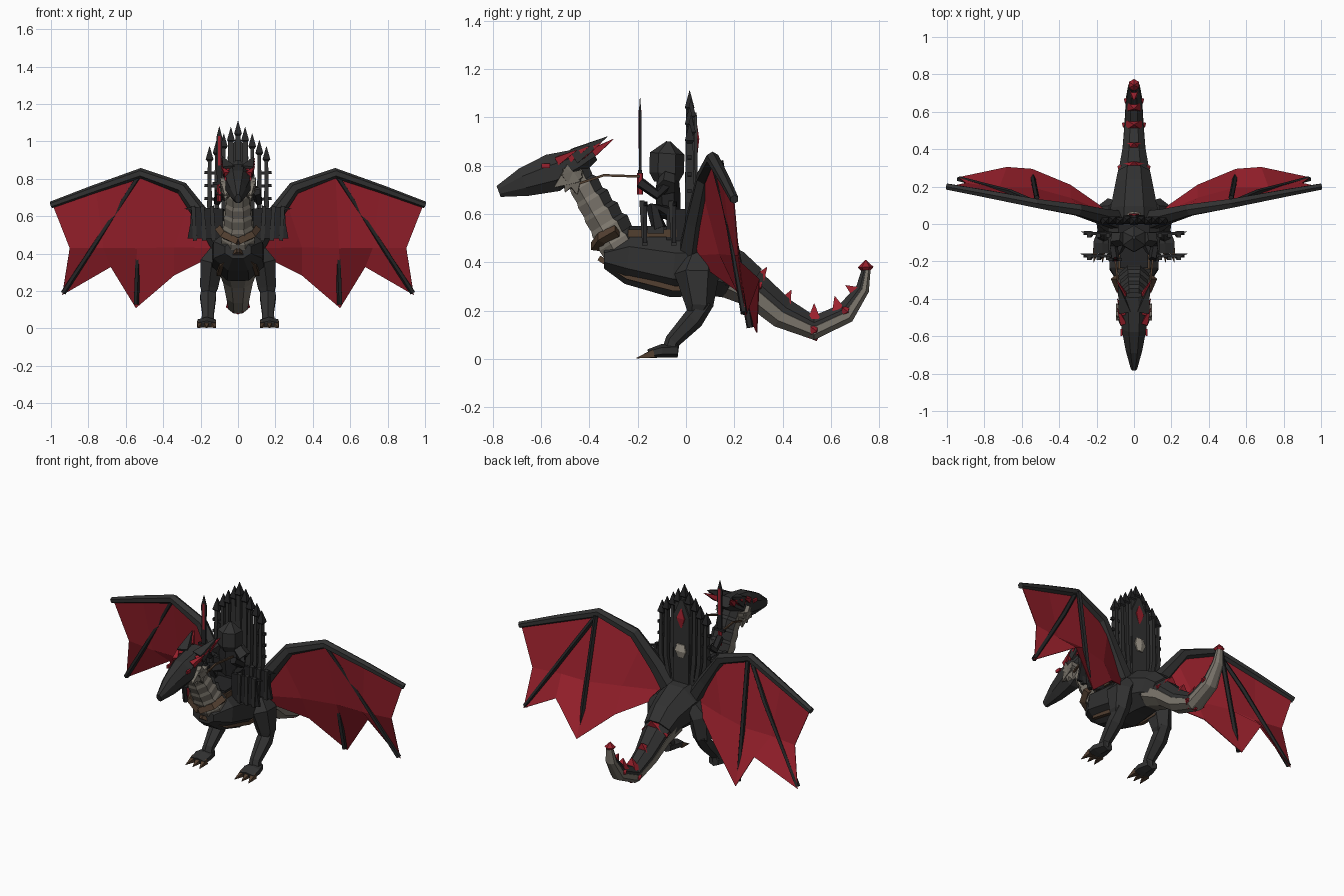
import bpy, bmesh, math
from mathutils import Vector

if "Cube" in bpy.data.objects:
    bpy.data.objects.remove(bpy.data.objects["Cube"])


def material(name, rgb):
    m = bpy.data.materials.new(name)
    m.use_nodes = True
    m.diffuse_color = (*rgb, 1)
    m.node_tree.nodes["Principled BSDF"].inputs["Base Color"].default_value = (*rgb, 1)
    return m


HIDE = material("charcoal hide", (.031, .031, .031))
IRON = material("black iron", (.018, .018, .019))
RED = material("crimson", (.33, .015, .026))
BELLY = material("grey belly", (.2, .18, .15))
LEATHER = material("brown leather", (.085, .05, .03))
BONE = material("pale bone", (.32, .29, .24))


def build(name, verts, faces, mats, rule=None, mirror=False):
    """Make a flat-shaded mesh, with a right-hand twin when mirrored."""
    made = []
    for sign in ((1, -1) if mirror else (1,)):
        bm = bmesh.new()
        vs = [bm.verts.new((v[0] * sign, v[1], v[2])) for v in verts]
        for i, f in enumerate(faces):
            face = bm.faces.new([vs[j] for j in f])
            face.material_index = rule(i) if rule else 0
        bmesh.ops.recalc_face_normals(bm, faces=bm.faces)
        side = ("left_" if sign > 0 else "right_") if mirror else ""
        me = bpy.data.meshes.new(side + name)
        bm.to_mesh(me)
        bm.free()
        for m in mats:
            me.materials.append(m)
        made.append(bpy.data.objects.new(side + name, me))
        bpy.context.collection.objects.link(made[-1])
    return made


def tube(name, rings, mat, sides=8, belly=(), mirror=False, drop=0):
    """Loft rings (x, y, z, half width, half height) along their own path."""
    pts = [Vector(r[:3]) for r in rings]
    whole = (pts[-1] - pts[0]).normalized()
    ref = Vector((0, 1, 0)) if abs(whole.x) > .6 else Vector((1, 0, 0))
    verts, fit = [], 1 / math.cos(math.pi / sides)
    for i, r in enumerate(rings):
        t = (pts[min(i + 1, len(pts) - 1)] - pts[max(i - 1, 0)]).normalized()
        n = ref.cross(t).normalized()
        s = t.cross(n)
        for k in range(sides):
            a = math.pi * (2 * k + 1) / sides
            verts.append(pts[i] - n * drop * r[4]
                         + (s * r[3] * math.cos(a) + n * r[4] * math.sin(a)) * fit)
    faces = [(i * sides + k, i * sides + (k + 1) % sides,
              (i + 1) * sides + (k + 1) % sides, (i + 1) * sides + k)
             for i in range(len(rings) - 1) for k in range(sides)]
    faces += [range(sides), range(len(verts) - sides, len(verts))]
    rule = lambda i: int(i % sides in belly and i < len(faces) - 2)
    build(name, verts, faces, [mat, BELLY] if belly else [mat], rule, mirror)


def rod(name, path, r, mat, sides=5, mirror=False):
    tube(name, [(*p, r, r) for p in path], mat, sides, (), mirror)


def spike(name, base, tip, r, mat, mirror=False, sides=4):
    tube(name, [(*base, r, r), (*tip, .001, .001)], mat, sides, (), mirror)


def box(name, c, size, mat, mirror=False):
    x, y, z = c
    h = size[2] / 2
    tube(name, [(x, y, z - h, size[0] / 2, size[1] / 2),
                (x, y, z + h, size[0] / 2, size[1] / 2)], mat, 4, (), mirror)


# Head
tube("head", [(0, -.775, .693, .016, .024), (0, -.67, .732, .044, .06), (0, -.55, .77, .066, .08),
              (0, -.45, .815, .07, .055), (0, -.38, .85, .05, .03)], HIDE)
for i in range(4):
    y = -.53 + i * .05
    spike("head_thorn", (.056, y, .82 + i * .012), (.09, y + .08, .865 + i * .015), .017, RED, True)
spike("crest_horn", (.05, -.46, .84), (.085, -.325, .92), .032, HIDE, True)
for y, z in ((-.545, .71), (-.5, .69), (-.45, .68)):
    spike("jaw_frill", (.052, -.47, .765), (.07, y, z), .045, BELLY, True)
box("eye", (.067, -.58, .8), (.012, .035, .018), RED, True)

# Neck with overlapping scales, and the collar strap
neck = []
for i in range(6):
    f = i / 5
    y, z, w = -.455 + .175 * f, .775 - .28 * f, .057 + .033 * f
    neck += [(0, y, z, w, w * 1.02), (0, y + .022, z - .042, w * .96, w * .97)]
tube("neck", neck, HIDE, 8, (3, 4, 5, 6, 7))
rod("collar", [(.1, -.285, .53), (.075, -.35, .5), (0, -.375, .465)], .018, LEATHER, 4, True)

# Body and tail
tube("body", [(0, -.34, .42, .07, .045), (0, -.24, .42, .13, .11), (0, -.05, .385, .14, .13),
              (0, .08, .385, .125, .125), (0, .2, .35, .1, .1), (0, .27, .305, .085, .08)], HIDE)
tail = [(0, .12, .36, .1, .1), (0, .2, .335, .095, .09), (0, .3, .275, .077, .07),
        (0, .4, .19, .06, .063), (0, .53, .13, .05, .05), (0, .66, .19, .042, .043),
        (0, .73, .29, .03, .028), (0, .745, .37, .018, .018)]
tube("tail", tail, HIDE)
tube("tail_belly", [(x, y, z, w * 1.03, h * .76) for x, y, z, w, h in tail[1:]], BELLY, drop=.35)
rod("harness", [(0, -.355, .415), (.088, -.24, .34), (.103, -.05, .292), (.1, .08, .29)],
    .011, LEATHER, 4, True)

# Tail thorns: broad ridges over the back, small ones at the sides
for y, z, dy, dz, w in ((.3, .33, .035, .05, .06), (.41, .235, .025, .05, .04), (.53, .165, 0, .065, .042),
                        (.63, .205, -.015, .055, .034), (.705, .275, -.045, .03, .024)):
    tube("tail_thorn", [(0, y, z, w, .026), (0, y + dy, z + dz, .001, .001)], RED, 4)
for y, z, w in ((.3, .3, .07), (.53, .12, .046), (.66, .2, .036)):
    spike("tail_side_thorn", (w, y, z), (w + .018, y + .01, z - .005), .017, RED, True)
spike("tail_under_thorn", (0, .53, .1), (0, .54, .075), .03, RED)
tube("tail_tip", [(0, .745, .355, .008, .008), (0, .743, .38, .028, .028), (0, .743, .41, .001, .001)], RED, 6)

# Legs, feet and claws
tube("thigh", [(.1, .06, .42, .04, .06), (.14, .045, .35, .062, .08), (.155, .055, .22, .048, .05),
               (.157, .04, .18, .03, .03)], HIDE, 6, (), True)
tube("shin", [(.155, .085, .235, .035, .028), (.16, .03, .165, .042, .038), (.16, -.055, .075, .03, .028),
              (.163, -.065, .035, .035, .03)], HIDE, 6, (), True)
tube("foot", [(.163, -.035, .035, .032, .025), (.167, -.1, .034, .05, .024), (.168, -.155, .022, .047, .016)],
     HIDE, 6, (), True)
for dx in (-.034, 0, .034):
    spike("claw", (.168 + dx, -.135, .022), (.168 + dx * 1.4, -.205, .004), .017, LEATHER, True)

# Wing membrane: arm edge, fold line and scalloped lower edge
arm = [(.11, .03, .46), (.25, .07, .7), (.52, .11, .83), (.76, .155, .745), (.99, .2, .66)]
fold = [(.12, .05, .43), (.34, .14, .435), (.54, .195, .43), (.72, .195, .43), (.9, .22, .43)]
hem = [(.11, .05, .4), (.34, .21, .285), (.545, .295, .11), (.68, .305, .33), (.94, .25, .18)]
n = len(arm)
quads = [(r * n + c, r * n + c + 1, (r + 1) * n + c + 1, (r + 1) * n + c) for r in (0, 1) for c in range(n - 1)]
for ob in build("wing_membrane", arm + fold + hem, quads, [RED], None, True):
    ob.modifiers.new("thickness", "SOLIDIFY").thickness = .004

# Wing bones: the ribs pass through the membrane
tube("wing_arm", [(.08, .02, .43, .05, .05), (.17, .04, .57, .04, .04), (.3, .075, .75, .03, .03),
                  (.52, .11, .83, .024, .024), (.78, .16, .74, .02, .02), (1, .2, .66, .016, .016)],
     HIDE, 6, (), True)
rod("wing_inner_rib", [(.52, .14, .82), (.545, .265, .13)], .012, IRON, 5, True)
rod("wing_outer_rib", [(.52, .11, .83), (.66, .17, .61), (.935, .24, .19)], .012, IRON, 5, True)

# Saddle and throne seat
box("saddle", (0, -.14, .52), (.17, .2, .03), LEATHER)
box("saddle_pad", (0, -.14, .542), (.15, .19, .016), IRON)
box("throne_seat", (0, -.03, .55), (.17, .1, .14), IRON)
panel = [(.08, .48), (.27, .48), (.255, .56), (.25, .65), (.08, .64)]
for y in (-.17, -.05):
    pv = [(x, y + d, z) for d in (-.008, .008) for x, z in panel]
    pf = [range(5), range(5, 10)] + [(i, (i + 1) % 5, (i + 1) % 5 + 5, i + 5) for i in range(5)]
    build("throne_arm", pv, pf, [IRON], None, True)
    for x in (.13, .18, .23):
        rod("arm_blade", [(x, y, .47), (x + .01, y - .012, .655)], .011, HIDE, 4, True)
    spike("arm_point", (.23, y, .64), (.285, y + .01, .64), .012, IRON, True)

# Throne back: a fan of spears
for i in range(-4, 5):
    k = abs(i)
    x, top = i * .038, 1.04 - .034 * k
    w = .02 if k < 2 else .013
    y = .015 + .006 * (i % 2)
    tube("throne_spear", [(x * .7, y, .45, w, .018), (x, y, .65, w, .02), (x, y, top, w * .7, .014)], HIDE, 4)
    tube("spear_head", [(x, y, top - .015, .008, .008), (x, y, top, .021, .02), (x, y, top + .07, .001, .001)],
         IRON, 4)
for z in (.69, .76, .83):
    rod("spear_barb", [(.12, .015, z), (.18, .015, z + .005)], .008, IRON, 4, True)
tube("throne_panel", [(0, .036, .48, .05, .012), (0, .036, .92, .055, .012), (0, .036, 1.02, .01, .008)], HIDE, 4)
tube("throne_gem", [(0, .044, .85, .004, .004), (0, .046, .91, .027, .009), (0, .044, .97, .002, .002)], RED, 4)
tube("skull", [(0, .047, .67, .018, .01), (0, .05, .71, .038, .016), (0, .047, .75, .024, .01)], BONE, 6)

# Rider
tube("rider_torso", [(0, -.07, .58, .05, .04), (0, -.075, .68, .06, .045), (0, -.075, .74, .06, .04)], IRON, 6)
tube("rider_helmet", [(0, -.08, .735, .045, .045), (0, -.08, .77, .062, .062), (0, -.078, .85, .06, .062),
                      (0, -.072, .9, .008, .008)], HIDE, 6)
tube("rider_shoulder", [(.055, -.075, .75, .03, .03), (.1, -.08, .71, .035, .035)], HIDE, 5, (), True)
rod("rider_arm", [(.085, -.08, .72), (.11, -.12, .68), (.1, -.19, .73)], .019, IRON, 5, True)
rod("rider_thigh", [(.045, -.06, .6), (.09, -.14, .62), (.1, -.11, .54)], .026, IRON, 5, True)
box("rider_boot", (.1, -.125, .535), (.04, .07, .03), HIDE, True)
rod("reins", [(.1, -.19, .755), (.085, -.34, .76), (.07, -.46, .72)], .005, LEATHER, 4, True)

# Sword
rod("sword_grip", [(-.1, -.19, .68), (-.1, -.19, .77)], .01, RED, 5)
box("sword_guard", (-.1, -.19, .775), (.07, .016, .014), IRON)
tube("sword_blade", [(-.1, -.19, .77, .013, .005), (-.1, -.19, 1.02, .016, .005), (-.1, -.19, 1.08, .001, .001)], IRON, 4)
box("sword_inlay", (-.1, -.19, .95), (.014, .014, .16), RED)
